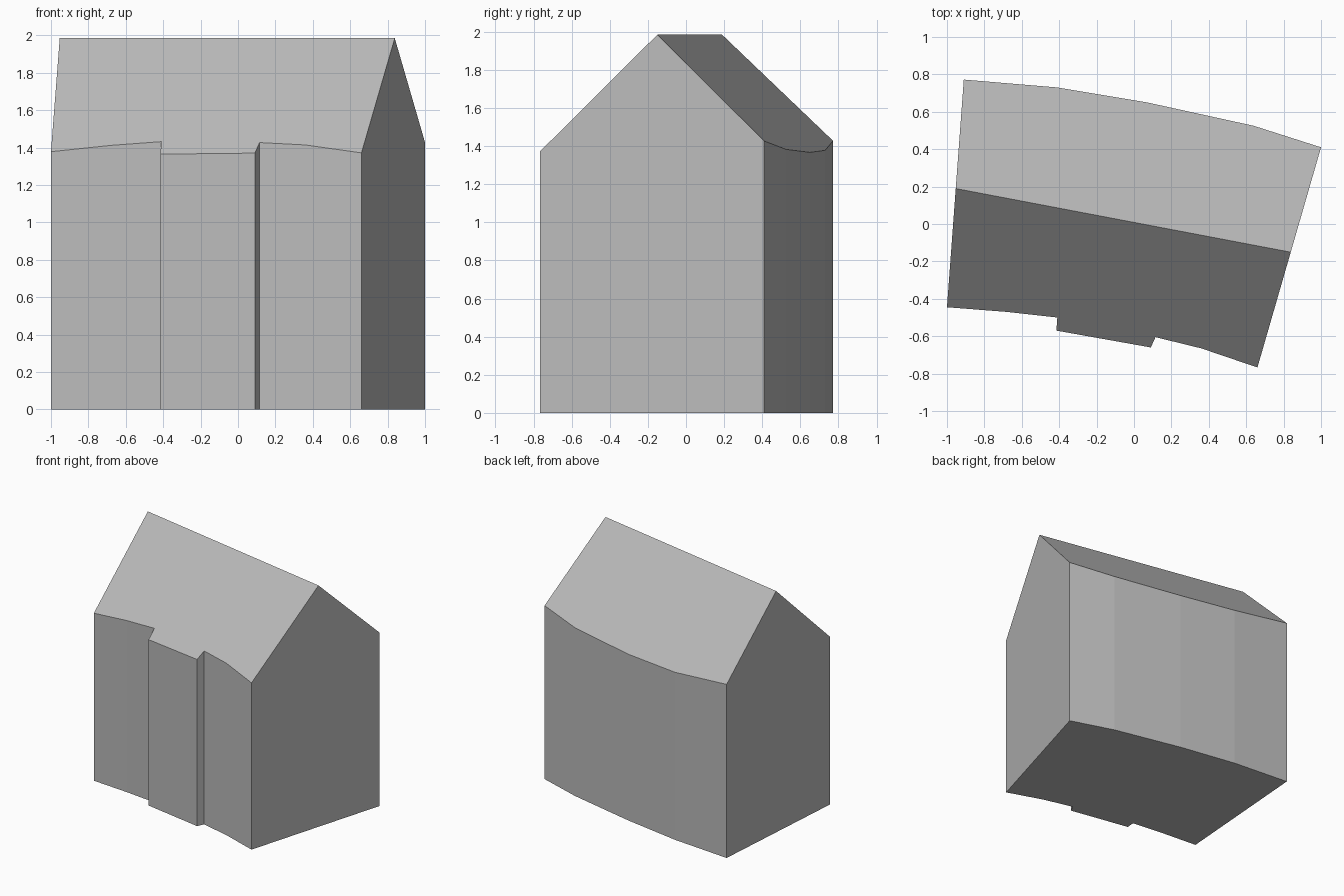
import bpy, bmesh
from mathutils import Vector

cube = bpy.data.objects.get("Cube")
if cube:
    bpy.data.objects.remove(cube, do_unlink=True)

HEIGHT = 1.985
SLOPE = 0.96
RIDGE_START = Vector((-0.955, 0.19, HEIGHT))
RIDGE_END = Vector((0.835, -0.15, HEIGHT))

# Footprint, counter-clockwise: bowed front with a shallow bay, bowed back
FRONT = [(-1, -0.445), (-0.68, -0.47), (-0.41, -0.5), (-0.415, -0.57),
         (0.09, -0.66), (0.115, -0.605), (0.36, -0.665), (0.66, -0.767)]
BACK = [(1, 0.41), (0.64, 0.525), (0.07, 0.65), (-0.41, 0.73), (-0.91, 0.772)]

grey = bpy.data.materials.new("light grey")
grey.use_nodes = True
colour = (0.5, 0.5, 0.5, 1)
grey.diffuse_color = colour
grey.node_tree.nodes["Principled BSDF"].inputs["Base Color"].default_value = colour

# Walls: footprint raised to a tall prism
bm = bmesh.new()
base = bm.faces.new([bm.verts.new((x, y, 0)) for x, y in FRONT + BACK])
raised = bmesh.ops.extrude_face_region(bm, geom=[base])["geom"]
for v in raised:
    if isinstance(v, bmesh.types.BMVert):
        v.co.z = HEIGHT + 0.5

# Gable roof: slice the prism with one sloping plane on each side of the ridge
along = (RIDGE_END - RIDGE_START).normalized()
across = Vector((-along.y, along.x, 0))
for side in (-1, 1):
    normal = (across * side * SLOPE + Vector((0, 0, 1))).normalized()
    cut = bmesh.ops.bisect_plane(
        bm, geom=bm.verts[:] + bm.edges[:] + bm.faces[:], dist=1e-5,
        plane_co=RIDGE_START, plane_no=normal, clear_outer=True)
    rim = [e for e in cut["geom_cut"] if isinstance(e, bmesh.types.BMEdge)]
    bmesh.ops.contextual_create(bm, geom=rim)

bmesh.ops.recalc_face_normals(bm, faces=bm.faces[:])
mesh = bpy.data.meshes.new("house")
bm.to_mesh(mesh)
bm.free()
mesh.materials.append(grey)
house = bpy.data.objects.new("house", mesh)
bpy.context.collection.objects.link(house)
